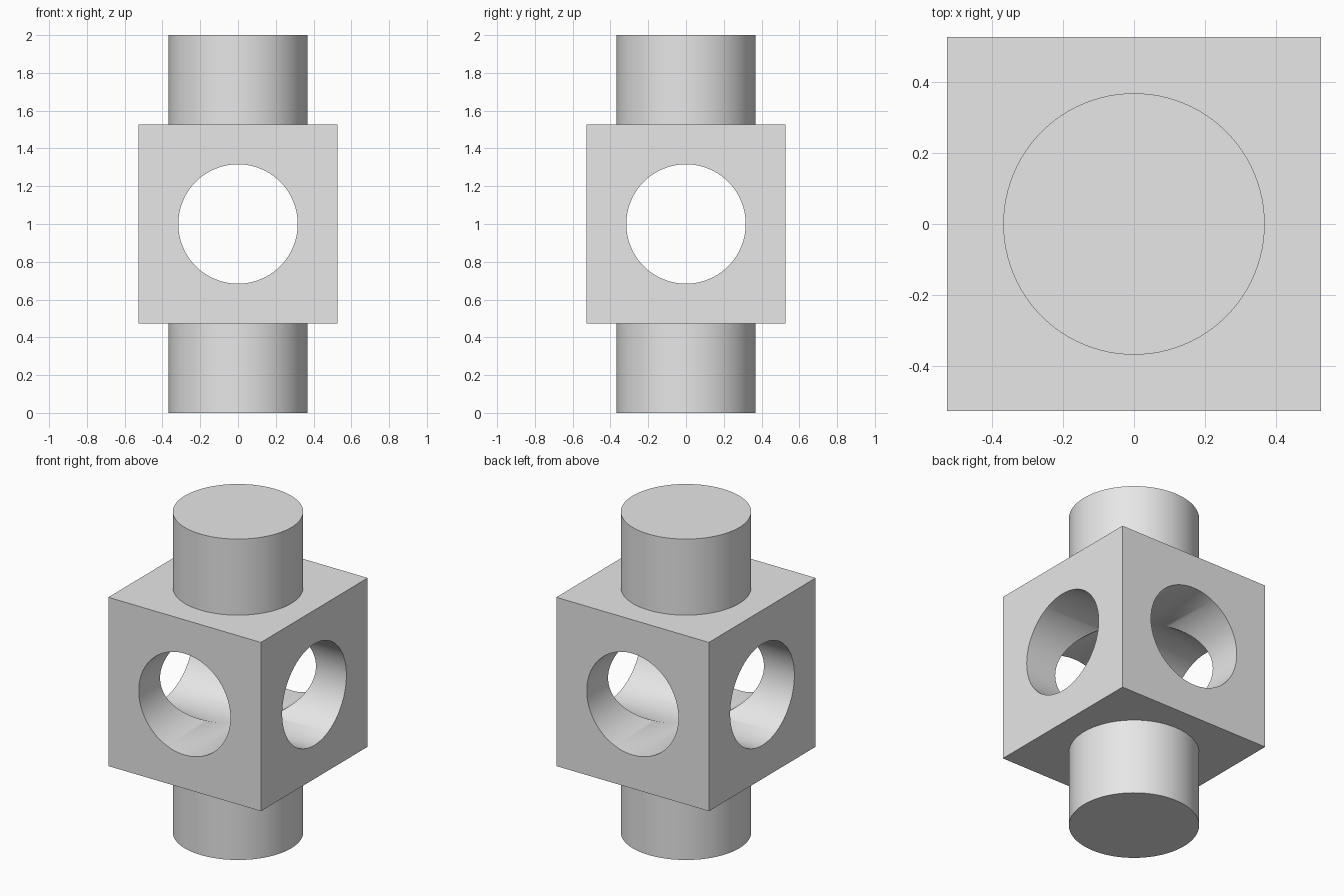
import bpy
import math

if "Cube" in bpy.data.objects:
    bpy.data.objects.remove(bpy.data.objects["Cube"])

CUBE = 1.052      # edge length of the block
POST_R = 0.368    # radius of the vertical post
HOLE_R = 0.316    # radius of the cross bores
MID = 1.0         # centre height

grey = bpy.data.materials.new("plain grey")
grey.diffuse_color = (0.8, 0.8, 0.8, 1)
grey.use_nodes = True
grey.node_tree.nodes["Principled BSDF"].inputs["Base Color"].default_value = grey.diffuse_color


def cylinder(name, radius, length, rotation=(0, 0, 0)):
    bpy.ops.mesh.primitive_cylinder_add(vertices=96, radius=radius, depth=length,
                                        location=(0, 0, MID), rotation=rotation)
    ob = bpy.context.object
    ob.name = name
    ob.data.materials.append(grey)
    return ob


def combine(target, tool, operation):
    mod = target.modifiers.new(tool.name, 'BOOLEAN')
    mod.operation = operation
    mod.solver = 'EXACT'
    mod.object = tool
    tool.hide_render = True
    bpy.context.view_layer.objects.active = target
    bpy.ops.object.modifier_apply(modifier=mod.name)
    bpy.data.objects.remove(tool, do_unlink=True)


# Central cube
bpy.ops.mesh.primitive_cube_add(size=CUBE, location=(0, 0, MID))
block = bpy.context.object
block.name = "bored_block_with_posts"
block.data.materials.append(grey)

# Posts above and below, merged into the block
combine(block, cylinder("post", POST_R, 2.0), 'UNION')

# Two crossing bores, front to back and side to side
quarter = math.pi / 2
combine(block, cylinder("bore_front", HOLE_R, 1.5, (quarter, 0, 0)), 'DIFFERENCE')
combine(block, cylinder("bore_side", HOLE_R, 1.5, (0, quarter, 0)), 'DIFFERENCE')

# Smooth round walls, sharp edges
bpy.ops.object.select_all(action='DESELECT')
block.select_set(True)
bpy.context.view_layer.objects.active = block
bpy.ops.object.shade_smooth_by_angle(angle=math.radians(30))
